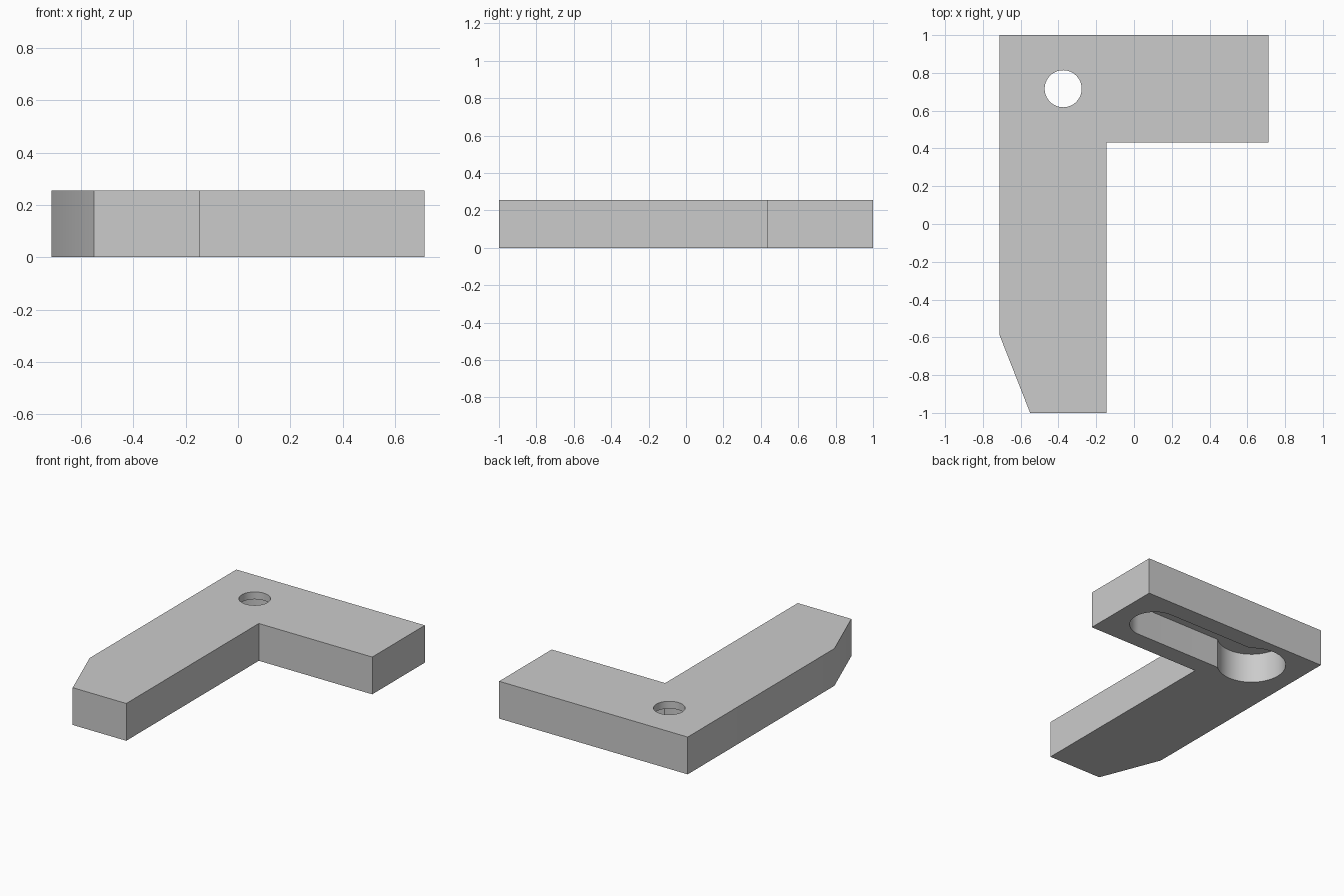
import bpy, bmesh
from math import asin, cos, sin, pi

if "Cube" in bpy.data.objects:
    bpy.data.objects.remove(bpy.data.objects["Cube"], do_unlink=True)

HEIGHT = 0.255
POCKET_DEPTH = 0.205
HOLE_X, SLOT_X, AXIS_Y = -0.375, 0.428, 0.716
HOLE_R, BORE_R, SLOT_R = 0.098, 0.217, 0.16


def arc(cx, cy, r, start, end, steps):
    """Points along an arc, both ends included."""
    return [(cx + r * cos(start + (end - start) * i / steps),
             cy + r * sin(start + (end - start) * i / steps))
            for i in range(steps + 1)]


def prism(name, outline, z0, z1):
    """Extrude a counter-clockwise outline from z0 up to z1."""
    bm = bmesh.new()
    base = bm.faces.new([bm.verts.new((x, y, z0)) for x, y in outline])
    top = bmesh.ops.extrude_face_region(bm, geom=[base])["geom"]
    verts = [v for v in top if isinstance(v, bmesh.types.BMVert)]
    bmesh.ops.translate(bm, verts=verts, vec=(0, 0, z1 - z0))
    bmesh.ops.recalc_face_normals(bm, faces=bm.faces)
    mesh = bpy.data.meshes.new(name)
    bm.to_mesh(mesh)
    bm.free()
    obj = bpy.data.objects.new(name, mesh)
    bpy.context.collection.objects.link(obj)
    return obj


def cut(target, cutter):
    """Subtract the cutter from the target, then discard the cutter."""
    cutter.hide_render = True
    mod = target.modifiers.new(cutter.name, "BOOLEAN")
    mod.operation = "DIFFERENCE"
    mod.solver = "EXACT"
    mod.object = cutter
    bpy.context.view_layer.objects.active = target
    bpy.ops.object.modifier_apply(modifier=mod.name)
    bpy.data.objects.remove(cutter, do_unlink=True)


# L-shaped plate with a chamfered foot
bracket = prism("angle_bracket", [
    (-0.713, 1), (-0.713, -0.585), (-0.55, -1), (-0.145, -1),
    (-0.145, 0.432), (0.713, 0.432), (0.713, 1)], 0, HEIGHT)

# Keyhole pocket in the underside: round bore joined to a round-ended slot
meet = asin(SLOT_R / BORE_R)
keyhole = (arc(HOLE_X, AXIS_Y, BORE_R, meet, 2 * pi - meet, 56)
           + arc(SLOT_X, AXIS_Y, SLOT_R, -pi / 2, pi / 2, 32))
cut(bracket, prism("keyhole_cutter", keyhole, -0.1, POCKET_DEPTH))

# Small round hole through the remaining top skin
circle = arc(HOLE_X, AXIS_Y, HOLE_R, 0, 2 * pi, 64)[:-1]
cut(bracket, prism("hole_cutter", circle, 0.1, HEIGHT + 0.1))

# Plain grey finish
grey = bpy.data.materials.new("light_grey")
grey.use_nodes = True
colour = (0.6, 0.6, 0.6, 1)
grey.diffuse_color = colour
grey.node_tree.nodes["Principled BSDF"].inputs["Base Color"].default_value = colour
bracket.data.materials.clear()
bracket.data.materials.append(grey)

bpy.ops.object.select_all(action="DESELECT")
bracket.select_set(True)
bpy.context.view_layer.objects.active = bracket
bpy.ops.object.shade_smooth_by_angle()
